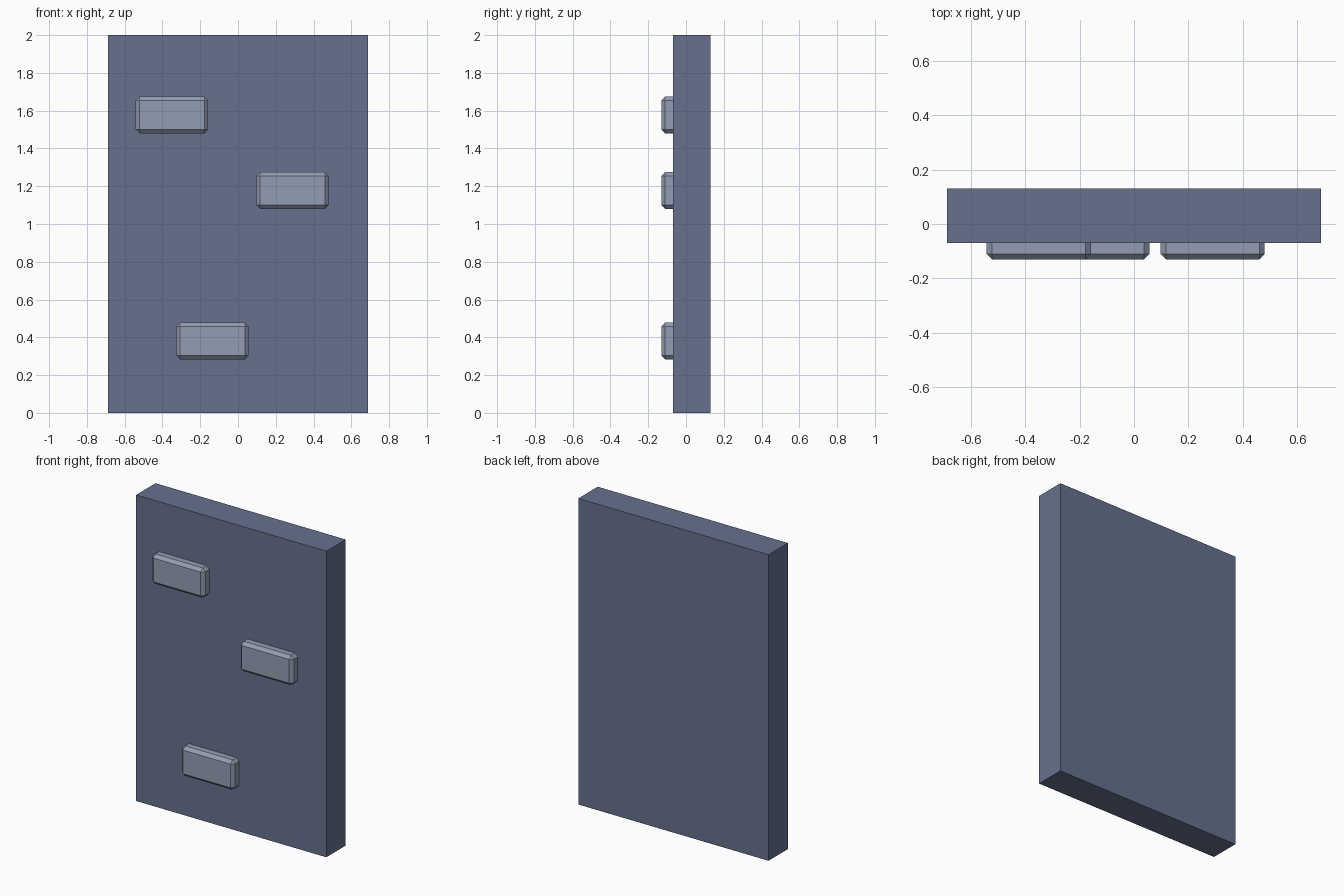
import bpy

cube = bpy.data.objects.get("Cube")
if cube:
    bpy.data.objects.remove(cube, do_unlink=True)


def material(name, rgb):
    mat = bpy.data.materials.new(name)
    mat.use_nodes = True
    color = (*rgb, 1)
    mat.diffuse_color = color
    mat.node_tree.nodes["Principled BSDF"].inputs["Base Color"].default_value = color
    return mat


def box(name, center, size, mat, bevel=0):
    bpy.ops.mesh.primitive_cube_add(size=1, location=center)
    obj = bpy.context.object
    obj.name = name
    obj.scale = size
    bpy.ops.object.transform_apply(location=False, rotation=False, scale=True)
    obj.data.materials.append(mat)
    if bevel:
        mod = obj.modifiers.new("Chamfer", "BEVEL")
        mod.width = bevel
        mod.segments = 1
    return obj


wall_blue = material("slate blue", (0.133, 0.165, 0.27))
brick_grey = material("light blue grey", (0.29, 0.34, 0.45))

# Wall slab
box("wall_panel", (0, 0.03, 1), (1.375, 0.2, 2), wall_blue)

# Chamfered bricks standing out of the front face
bricks = {
    "upper_brick": (-0.35, 1.577),
    "middle_brick": (0.289, 1.177),
    "lower_brick": (-0.135, 0.38),
}
for name, (x, z) in bricks.items():
    box(name, (x, -0.07, z), (0.383, 0.12, 0.195), brick_grey, bevel=0.02)
